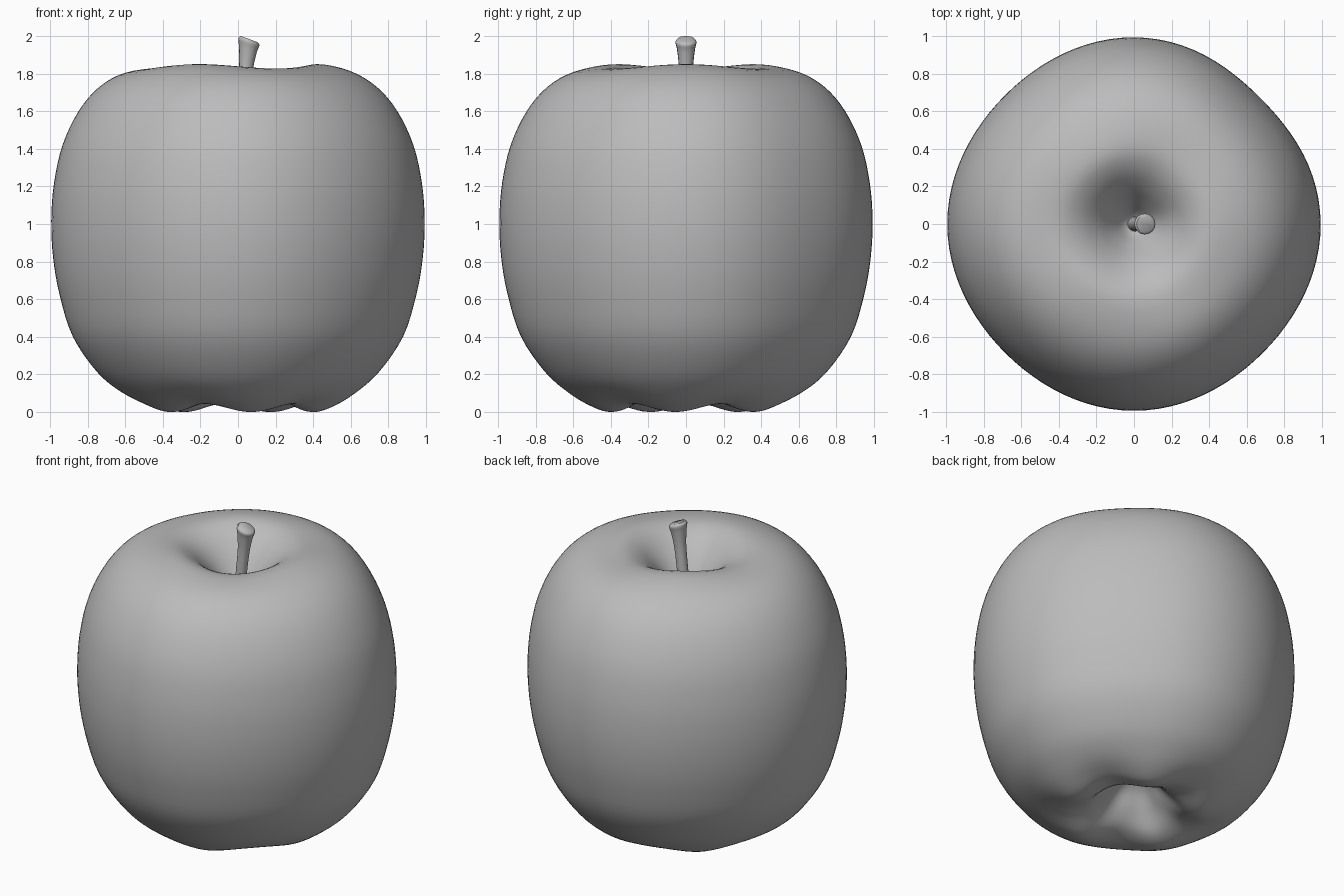
import bpy, bmesh, math
from mathutils import Vector

cube = bpy.data.objects.get("Cube")
if cube:
    bpy.data.objects.remove(cube, do_unlink=True)

grey = bpy.data.materials.new("plain grey")
grey.use_nodes = True
colour = (0.5, 0.5, 0.5, 1)
grey.diffuse_color = colour
grey.node_tree.nodes["Principled BSDF"].inputs["Base Color"].default_value = colour


def smooth_path(points, steps):
    """Catmull-Rom curve through the points."""
    pts = [Vector(p) for p in points]
    pts = [2 * pts[0] - pts[1]] + pts + [2 * pts[-1] - pts[-2]]
    path = []
    for a, b, c, d in zip(pts, pts[1:], pts[2:], pts[3:]):
        for i in range(steps):
            t = i / steps
            path.append(0.5 * (2 * b + (c - a) * t + (2 * a - 5 * b + 4 * c - d) * t * t
                               + (3 * b - a - 3 * c + d) * t ** 3))
    return path + [pts[-2]]


def skin(name, rings, sharp):
    """Bridge a list of rings into a closed, smooth shaded object."""
    bm = bmesh.new()
    loops = [[bm.verts.new(p) for p in ring] for ring in rings]
    n = len(loops[0])
    for low, high in zip(loops, loops[1:]):
        for i in range(n):
            j = (i + 1) % n
            bm.faces.new((low[i], low[j], high[j], high[i]))
    bm.faces.new(loops[0][::-1])
    bm.faces.new(loops[-1])
    bmesh.ops.recalc_face_normals(bm, faces=bm.faces)
    mesh = bpy.data.meshes.new(name)
    bm.to_mesh(mesh)
    bm.free()
    mesh.materials.append(grey)
    obj = bpy.data.objects.new(name, mesh)
    bpy.context.collection.objects.link(obj)
    bpy.ops.object.select_all(action="DESELECT")
    obj.select_set(True)
    bpy.context.view_layer.objects.active = obj
    bpy.ops.object.shade_smooth_by_angle(angle=math.radians(sharp))


def bump(x, centre, width):
    return math.exp(-((x - centre) / width) ** 2)


# Apple body: a revolved profile (radius, height) with soft lobes
profile = [(0.01, 0.30), (0.05, 0.27), (0.12, 0.22), (0.20, 0.13), (0.29, 0.05), (0.40, 0.02),
           (0.50, 0.04), (0.62, 0.10), (0.75, 0.21), (0.88, 0.40), (0.95, 0.62), (0.985, 0.82),
           (0.995, 1.02), (0.98, 1.22), (0.935, 1.42), (0.85, 1.60), (0.74, 1.73), (0.60, 1.81),
           (0.42, 1.84), (0.30, 1.80), (0.20, 1.71), (0.12, 1.60), (0.06, 1.51), (0.01, 1.47)]
SEGMENTS = 96


def body_point(radius, height, angle):
    lobe = math.cos(5 * (angle - math.radians(280)))
    # rounded shoulders, slightly flattened between the four broad sides
    radius *= 1 - 0.012 * (1 - math.cos(4 * angle)) - 0.02 * bump(angle, math.radians(45), 0.4)
    # five feet around the base, folds in the lower hollow
    base = bump(height, 0, 0.25)
    height -= 0.022 * lobe * base * bump(radius, 0.4, 0.2)
    radius *= 1 + 0.10 * lobe * base * bump(radius, 0.15, 0.12)
    # uneven rim around the stem
    height += 0.012 * math.cos(3 * angle) * bump(height, 1.85, 0.15) * bump(radius, 0.4, 0.2)
    return (radius * math.cos(angle), radius * math.sin(angle), height)


skin("apple_body", [[body_point(p.x, p.y, math.tau * i / SEGMENTS) for i in range(SEGMENTS)]
                    for p in smooth_path(profile, 4)], 80)

# Stem: leaning tube that flares to a slanted cut tip; (x, height, radius)
stem = [(0.0, 1.42, 0.045), (0.012, 1.55, 0.036), (0.03, 1.72, 0.035),
        (0.044, 1.84, 0.038), (0.053, 1.93, 0.048), (0.058, 1.97, 0.056), (0.06, 1.985, 0.046)]
rings = []
for p in smooth_path(stem, 4):
    slant = 0.4 * max(0, (p.y - 1.8) / 0.2)
    rings.append([(p.x + p.z * math.cos(a), p.z * math.sin(a), p.y - slant * p.z * math.cos(a))
                  for a in (math.tau * i / 16 for i in range(16))])
skin("stem", rings, 50)
